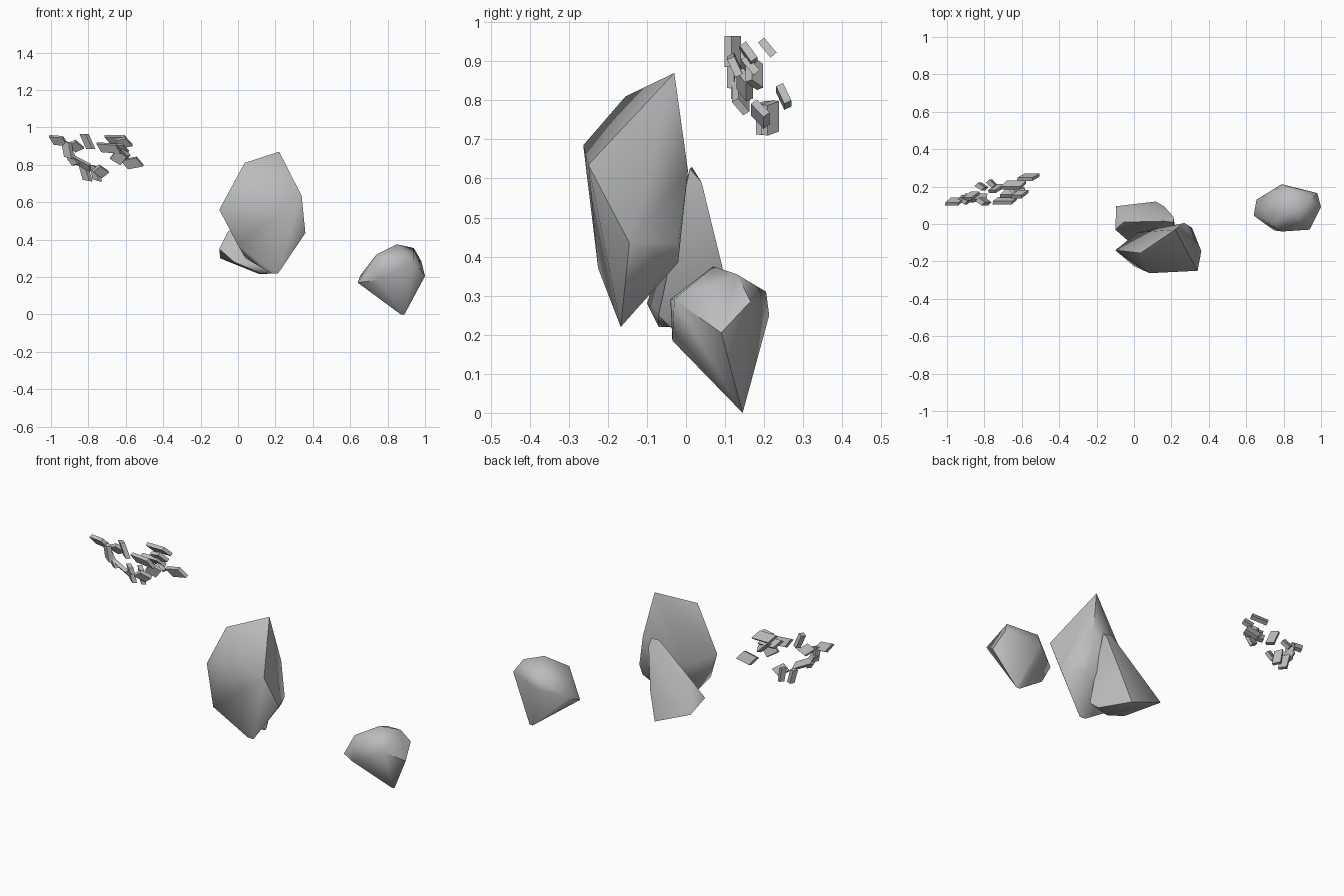
import bpy
import bmesh
from math import radians
from mathutils import Euler, Matrix, Vector

default_cube = bpy.data.objects.get("Cube")
if default_cube:
    bpy.data.objects.remove(default_cube, do_unlink=True)

# One plain stone colour for everything
stone = bpy.data.materials.new("stone_grey")
stone.use_nodes = True
stone_colour = (0.5, 0.5, 0.5, 1)
stone.diffuse_color = stone_colour
stone.node_tree.nodes["Principled BSDF"].inputs["Base Color"].default_value = stone_colour


def finish_object(name, mesh_builder):
    """Turn a bmesh into a named, coloured object in the scene."""
    bmesh.ops.recalc_face_normals(mesh_builder, faces=mesh_builder.faces)
    mesh = bpy.data.meshes.new(name)
    mesh_builder.to_mesh(mesh)
    mesh_builder.free()
    mesh.materials.append(stone)
    result = bpy.data.objects.new(name, mesh)
    bpy.context.collection.objects.link(result)
    return result


def faceted_rock(name, corners, smooth_angle):
    """Convex boulder spanned by its corner points, soft on shallow edges."""
    builder = bmesh.new()
    for corner in corners:
        builder.verts.new(corner)
    hull = bmesh.ops.convex_hull(builder, input=builder.verts)
    unused = {item for item in hull["geom_interior"] if isinstance(item, bmesh.types.BMVert)}
    bmesh.ops.delete(builder, geom=list(unused), context="VERTS")
    bmesh.ops.dissolve_limit(builder, angle_limit=radians(4),
                             verts=builder.verts, edges=builder.edges)
    rock = finish_object(name, builder)
    bpy.ops.object.select_all(action="DESELECT")
    rock.select_set(True)
    bpy.context.view_layer.objects.active = rock
    bpy.ops.object.shade_smooth_by_angle(angle=radians(smooth_angle))
    return rock


# Every chip is skewed sideways the same way, down its slope
chip_skew = Matrix.Identity(4)
chip_skew[0][1], chip_skew[0][2] = 0.45, -0.45


def stone_chip(name, centre, roll, pitch, length):
    """Thin skewed shard, leaned back by roll and swung by pitch."""
    builder = bmesh.new()
    turn = Euler((radians(roll), radians(pitch), 0)).to_matrix().to_4x4()
    size = Matrix.Diagonal(Vector((length, 0.05, 0.02, 1)))
    bmesh.ops.create_cube(builder, size=1,
                          matrix=Matrix.Translation(centre) @ chip_skew @ turn @ size)
    return finish_object(name, builder)


# Tall boulder in the middle
faceted_rock("tall_rock", [
    (.22, -.03, .87), (.035, -.155, .81),
    (.083, -.263, .685), (.34, -.25, .635),
    (.36, -.145, .435), (.31, -.02, .435),
    (.215, -.167, .22), (.18, -.167, .22),
    (0, -.225, .37), (-.1, -.14, .56),
    (.02, -.045, .5), (.04, -.13, .3),
    (.27, .005, .62), (.29, -.02, .385),
], 58)

# Smaller boulder leaning on the back of the tall one
faceted_rock("leaning_rock", [
    (.21, .01, .625), (.16, .015, .63),
    (.21, .04, .59), (.115, .12, .215),
    (.16, .095, .365), (-.095, .095, .3),
    (-.1, -.03, .35), (-.055, .01, .44),
    (-.02, -.1, .28), (.12, -.07, .22),
    (.23, -.07, .25), (.2, -.04, .22),
], 58)

# Separate boulder with a pointed foot
faceted_rock("pointed_rock", [
    (.89, .145, 0), (.87, .145, 0),
    (1, .09, .205), (.98, .165, .285),
    (.94, -.03, .29), (.795, -.04, .29),
    (.75, -.035, .185), (.74, 0, .32),
    (.64, .045, .17), (.655, .13, .21),
    (.79, .213, .25), (.8, .205, .31),
    (.85, .07, .375), (.94, .13, .355),
], 58)

# Cloud of loose chips: centre, roll, pitch, length
chips = [
    (-.96, .12, .93, -60, 5, .07), (-.91, .125, .88, -65, 105, .09),
    (-.87, .15, .9, -50, -20, .06), (-.89, .135, .84, -65, 80, .08),
    (-.85, .14, .815, -55, 35, .11), (-.805, .12, .925, -60, 90, .08),
    (-.815, .2, .755, -60, 100, .08), (-.76, .215, .755, -55, 105, .08),
    (-.735, .19, .765, -50, -30, .06),
    (-.645, .208, .935, -50, 0, .105), (-.69, .125, .89, -65, 5, .1),
    (-.65, .165, .89, -50, 0, .1), (-.62, .175, .87, -55, 60, .07),
    (-.64, .15, .84, -60, -40, .07), (-.61, .16, .92, -55, -10, .06),
    (-.565, .25, .81, -65, -10, .09),
]
for number, (x, y, z, roll, pitch, length) in enumerate(chips):
    stone_chip(f"stone_chip_{number + 1}", (x, y, z), roll, pitch, length)
